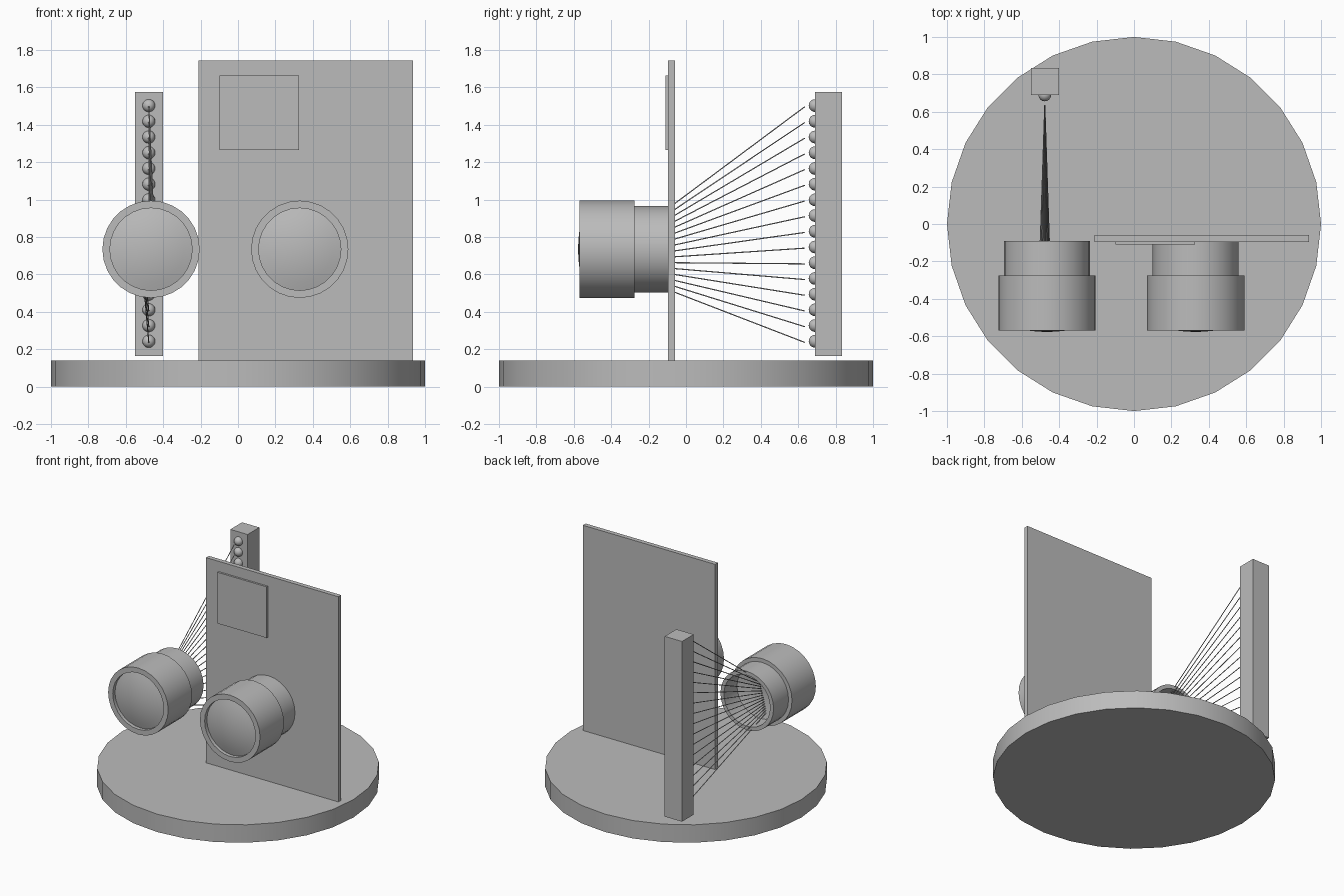
import bpy, bmesh, math
from mathutils import Vector, Matrix

cube = bpy.data.objects.get("Cube")
if cube:
    bpy.data.objects.remove(cube, do_unlink=True)

grey = bpy.data.materials.new("plain grey")
grey.use_nodes = True
colour = (0.5, 0.5, 0.5, 1)
grey.diffuse_color = colour
grey.node_tree.nodes["Principled BSDF"].inputs["Base Color"].default_value = colour

SIDES = 28


def finish(name, bm, smooth=True):
    """Turn a bmesh into a named object, smooth with sharp edges."""
    bmesh.ops.recalc_face_normals(bm, faces=bm.faces)
    mesh = bpy.data.meshes.new(name)
    bm.to_mesh(mesh)
    bm.free()
    mesh.materials.append(grey)
    obj = bpy.data.objects.new(name, mesh)
    bpy.context.collection.objects.link(obj)
    if smooth:
        bpy.ops.object.select_all(action='DESELECT')
        bpy.context.view_layer.objects.active = obj
        obj.select_set(True)
        bpy.ops.object.shade_smooth_by_angle(angle=math.radians(30))
    return obj


def box(name, low, high):
    low, high = Vector(low), Vector(high)
    bm = bmesh.new()
    bmesh.ops.create_cube(bm, size=1)
    bmesh.ops.scale(bm, vec=high - low, verts=bm.verts)
    bmesh.ops.translate(bm, vec=(low + high) / 2, verts=bm.verts)
    return finish(name, bm, smooth=False)


def rod(name, start, end, radius, sides):
    start, end = Vector(start), Vector(end)
    axis = end - start
    turn = axis.to_track_quat('Z', 'Y').to_matrix().to_4x4()
    bm = bmesh.new()
    bmesh.ops.create_cone(bm, cap_ends=True, segments=sides, radius1=radius,
                          radius2=radius, depth=axis.length,
                          matrix=Matrix.Translation((start + end) / 2) @ turn)
    return finish(name, bm)


def lathe(name, profile, x, z):
    """Revolve (radius, y) points about an axis running front to back."""
    bm = bmesh.new()
    verts = [bm.verts.new((r, y, 0)) for r, y in profile]
    edges = [bm.edges.new(pair) for pair in zip(verts, verts[1:])]
    bmesh.ops.spin(bm, geom=verts + edges, axis=(0, 1, 0), cent=(0, 0, 0),
                   angle=math.tau, steps=SIDES, use_duplicate=False)
    bmesh.ops.remove_doubles(bm, verts=bm.verts, dist=1e-4)
    bmesh.ops.translate(bm, vec=(x, 0, z), verts=bm.verts)
    return finish(name, bm)


def dome(radius, apex, sag):
    return [(radius * t / 5, apex + sag * (t / 5) ** 2) for t in range(6)]


# Round base
rod("base", (0, 0, 0), (0, 0, 0.14), 1, SIDES)

# Upright panel with a raised square plate
box("panel", (-0.21, -0.095, 0.14), (0.935, -0.06, 1.745))
box("panel_plate", (-0.10, -0.11, 1.265), (0.325, -0.095, 1.665))

# Two stepped lens barrels, open at the back, with domed glass
LENS_Z = 0.735
for side, x in (("right", -0.465), ("left", 0.33)):
    lathe(side + "_front_barrel",
          [(0.22, -0.275), (0.22, -0.57), (0.26, -0.57), (0.26, -0.275), (0.22, -0.275)],
          x, LENS_Z)
    lathe(side + "_rear_barrel",
          [(0.2, -0.09), (0.2, -0.275), (0.23, -0.275), (0.23, -0.09), (0.2, -0.09)],
          x, LENS_Z)
    lathe(side + "_front_glass", dome(0.22, -0.577, 0.035), x, LENS_Z)
    lathe(side + "_rear_glass", dome(0.2, -0.282, 0.03), x, LENS_Z)

# Post with a column of lamps
box("lamp_post", (-0.55, 0.69, 0.165), (-0.40, 0.835, 1.575))

# Each lamp sends a thin ray towards the open barrel
COUNT = 16
focus_y, focus_z = -0.48, 0.667
lamp_x, lamp_y, ray_y, end_y = -0.477, 0.69, 0.635, -0.27
for i in range(COUNT):
    t = i / (COUNT - 1)
    z = 1.503 - 1.26 * t
    bm = bmesh.new()
    bmesh.ops.create_uvsphere(bm, u_segments=16, v_segments=10, radius=0.034,
                              matrix=Matrix.Translation((lamp_x, lamp_y, z)))
    finish(f"lamp_{i + 1}", bm)
    start = Vector((lamp_x, ray_y, z - 0.006))
    share = (start.y - end_y) / (start.y - focus_y)
    end = Vector((lamp_x + 0.03 - 0.06 * t, end_y,
                  start.z + (focus_z - start.z) * share))
    rod(f"ray_{i + 1}", start, end, 0.003, 8)
